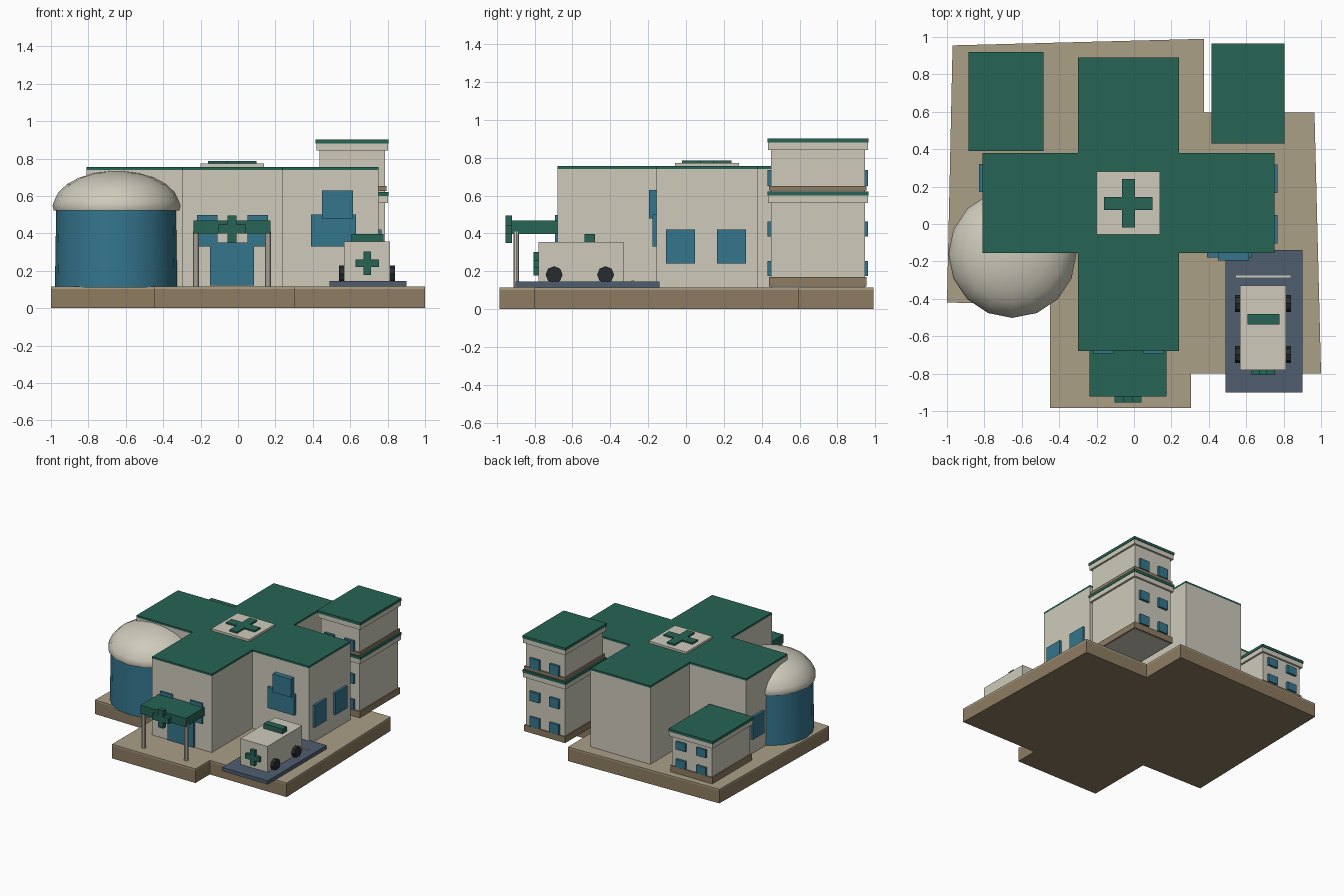
import bpy, bmesh, math

if "Cube" in bpy.data.objects:
    bpy.data.objects.remove(bpy.data.objects["Cube"])

def mat(name, r, g, b):
    m = bpy.data.materials.new(name)
    m.diffuse_color = (r, g, b, 1)
    m.use_nodes = True
    m.node_tree.nodes["Principled BSDF"].inputs["Base Color"].default_value = m.diffuse_color
    return m

CREAM = mat("cream", 0.62, 0.60, 0.50)
GREEN = mat("green", 0.02, 0.125, 0.09)
BLUE = mat("blue", 0.035, 0.18, 0.27)
BROWN = mat("brown", 0.27, 0.20, 0.12)
TAN = mat("tan", 0.40, 0.35, 0.24)
SLATE = mat("slate", 0.08, 0.11, 0.16)
DARK = mat("dark", 0.02, 0.025, 0.03)

def finish(name, bm, m):
    bmesh.ops.recalc_face_normals(bm, faces=bm.faces)
    me = bpy.data.meshes.new(name)
    bm.to_mesh(me)
    bm.free()
    me.materials.append(m)
    ob = bpy.data.objects.new(name, me)
    bpy.context.collection.objects.link(ob)
    return ob

def prism(name, pts, lo, hi, m, front=False):
    """Extrude an outline along z, or along y when it is an x-z outline."""
    bm = bmesh.new()
    def ring(h):
        return [bm.verts.new((a, h, b) if front else (a, b, h)) for a, b in pts]
    r0, r1 = ring(lo), ring(hi)
    n = len(pts)
    bm.faces.new(r0)
    bm.faces.new(r1)
    for i in range(n):
        j = (i + 1) % n
        bm.faces.new((r0[i], r0[j], r1[j], r1[i]))
    return finish(name, bm, m)

def box(name, x0, x1, y0, y1, z0, z1, m):
    return prism(name, [(x0, y0), (x1, y0), (x1, y1), (x0, y1)], z0, z1, m)

def cross(cx, cy, reach, half):
    r, h = reach, half
    p = [(h, h), (h, r), (-h, r), (-h, h), (-r, h), (-r, -h),
         (-h, -h), (-h, -r), (h, -r), (h, -h), (r, -h), (r, h)]
    return [(cx + a, cy + b) for a, b in p]

def lathe(name, profile, cx, cy, n, m):
    bm = bmesh.new()
    rings = [[bm.verts.new((cx + r * math.cos(2 * math.pi * i / n),
                            cy + r * math.sin(2 * math.pi * i / n), z))
              for i in range(n)] for r, z in profile]
    for a, b in zip(rings, rings[1:]):
        for i in range(n):
            j = (i + 1) % n
            bm.faces.new((a[i], a[j], b[j], b[i]))
    bm.faces.new(rings[0])
    bm.faces.new(rings[-1])
    return finish(name, bm, m)

def smooth(ob, deg):
    bpy.ops.object.select_all(action='DESELECT')
    ob.select_set(True)
    bpy.context.view_layer.objects.active = ob
    bpy.ops.object.shade_smooth_by_angle(angle=math.radians(deg))

# Ground slab with paving on top
plot = [(-0.97, 0.955), (0.375, 0.99), (0.375, 0.595), (0.965, 0.595), (1.0, -0.80),
        (0.305, -0.80), (0.305, -0.985), (-0.45, -0.985), (-0.45, -0.43), (-1.0, -0.42)]
prism("ground_slab", plot, 0, 0.102, BROWN)
prism("paving", plot, 0.102, 0.115, TAN)

# Cross-shaped main block and roof
plan = [(0.24, -0.155), (0.75, -0.155), (0.75, 0.38), (0.24, 0.38), (0.24, 0.89), (-0.30, 0.89),
        (-0.30, 0.38), (-0.81, 0.38), (-0.81, -0.155), (-0.30, -0.155), (-0.30, -0.68), (0.24, -0.68)]
prism("main_walls", plan, 0.11, 0.74, CREAM)
prism("main_roof", plan, 0.74, 0.756, GREEN)
box("roof_pad", -0.20, 0.14, -0.057, 0.28, 0.756, 0.773, CREAM)
prism("roof_pad_cross", cross(-0.03, 0.11, 0.13, 0.035), 0.773, 0.786, GREEN)

# Main block windows
for i, (y0, y1) in enumerate([(-0.105, 0.047), (0.165, 0.318)]):
    box(f"right_window_{i}", 0.745, 0.768, y0, y1, 0.24, 0.42, BLUE)
box("left_window", -0.83, -0.805, 0.17, 0.32, 0.24, 0.42, BLUE)
box("wing_window_low", 0.39, 0.632, -0.178, -0.15, 0.33, 0.50, BLUE)
box("wing_window_high", 0.45, 0.615, -0.195, -0.15, 0.48, 0.63, BLUE)

# Entrance: door, side windows, canopy, posts
box("door", -0.15, 0.085, -0.695, -0.675, 0.12, 0.352, BLUE)
for s in (-1, 1):
    c = -0.03 + s * 0.135
    box("entrance_window", c - 0.055, c + 0.055, -0.692, -0.675, 0.33, 0.498, BLUE)
    lathe("canopy_post", [(0.016, 0.11), (0.016, 0.41)], -0.032 + s * 0.192, -0.897, 10, CREAM)
box("canopy", -0.237, 0.173, -0.922, -0.68, 0.398, 0.468, GREEN)
prism("canopy_cross", cross(-0.032, 0.422, 0.073, 0.024), -0.955, -0.92, GREEN, True)

# Round hall with dome
hall = lathe("round_hall", [(0.327, 0.11), (0.32, 0.53)], -0.652, -0.155, 20, BLUE)
smooth(hall, 35)
dome_profile = [(0.335, 0.523), (0.342, 0.548)]
dome_profile += [(0.335 * math.cos(math.radians(t)), 0.55 + 0.184 * math.sin(math.radians(t)))
                 for t in (8, 22, 38, 54, 70, 84, 89.5)]
dome = lathe("dome", dome_profile, -0.65, -0.16, 16, CREAM)
smooth(dome, 40)

def storey_block(name, x0, x1, y0, y1, z0, z1, floors, plinth):
    """Block with plinth, cornice, roof and front and back windows; x/y are roof edges."""
    k = 0.02
    t = z1 - z0
    a = 0.055 if floors[0][1] < 0.3 else 0.03
    box(name + "_walls", x0 + k, x1 - k, y0 + k, y1 - k, z0, z1 - 0.02, CREAM)
    box(name + "_plinth", x0 + plinth, x1 - plinth, y0 + 0.008, y1 - 0.01, z0 + 0.004, z0 + a, BROWN)
    box(name + "_cornice", x0 + 0.004, x1 - 0.004, y0 + 0.004, y1 - 0.004, z1 - 0.06, z1 - 0.022, CREAM)
    box(name + "_roof", x0, x1, y0, y1, z1 - 0.022, z1, GREEN)
    w = x1 - x0
    for f0, f1 in floors:
        for u in (0.27, 0.73):
            c = x0 + u * w
            for y in (y0 + 0.013, y1 - 0.013):
                box(name + "_window", c - 0.043, c + 0.043, y - 0.011, y + 0.011, f0, f1, BLUE)

# Rear tower of two stacked blocks, and the low rear block
storey_block("tower_lower", 0.415, 0.805, 0.43, 0.965, 0.115, 0.622,
             [(0.175, 0.255), (0.385, 0.462)], 0.01)
storey_block("tower_upper", 0.415, 0.805, 0.43, 0.965, 0.622, 0.902, [(0.65, 0.735)], 0.01)
storey_block("rear_block", -0.885, -0.485, 0.39, 0.92, 0.112, 0.468,
             [(0.172, 0.235), (0.315, 0.38)], 0.01)

# Parking bay and rescue van
box("parking_bay", 0.488, 0.90, -0.902, -0.14, 0.115, 0.145, SLATE)
box("bay_stripe", 0.545, 0.838, -0.287, -0.275, 0.145, 0.152, CREAM)
box("van_body", 0.567, 0.812, -0.78, -0.33, 0.145, 0.356, CREAM)
box("van_light_bar", 0.606, 0.778, -0.537, -0.48, 0.356, 0.396, GREEN)
prism("van_cross", cross(0.692, 0.24, 0.063, 0.02), -0.806, -0.775, GREEN, True)
for x in (0.557, 0.823):
    for y in (-0.697, -0.425):
        w = lathe("van_wheel", [(0.045, -0.017), (0.045, 0.017)], 0, 0, 8, DARK)
        w.rotation_euler = (0, math.pi / 2, 0)
        w.location = (x, y, 0.182)
